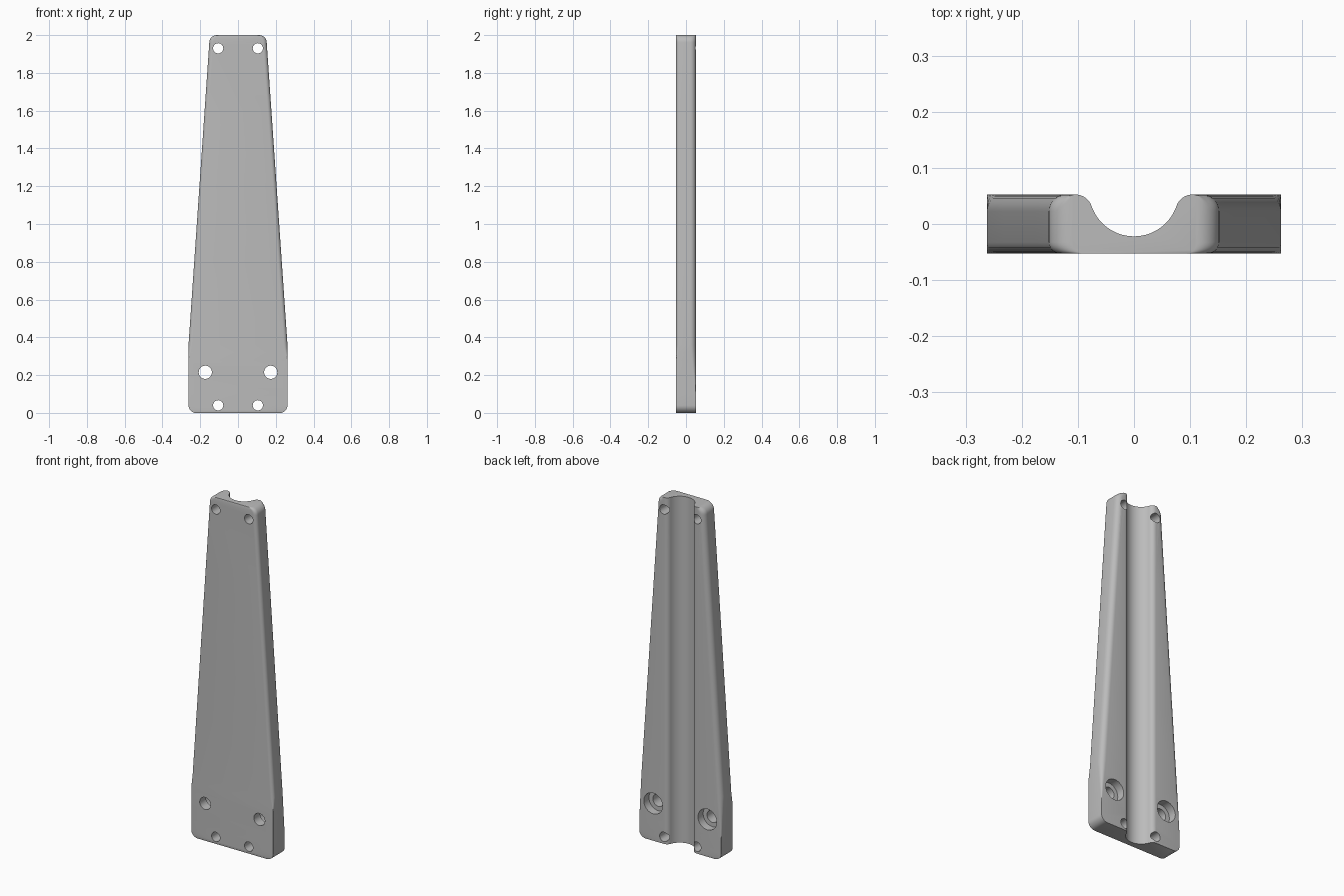
import bpy, bmesh
from math import sin, cos, pi, sqrt, atan2

cube = bpy.data.objects.get("Cube")
if cube:
    bpy.data.objects.remove(cube, do_unlink=True)

HEIGHT, DEPTH = 2.0, 0.0525      # full height, half thickness
BASE_W, TOP_W, KNEE = 0.262, 0.152, 0.36
CORNER = 0.04                    # rounding of the four outline corners
GROOVE_R, GROOVE_Y, LIP_R = 0.08, 0.058, 0.03

grey = bpy.data.materials.new("matte_grey")
grey.use_nodes = True
colour = (0.5, 0.5, 0.5, 1)
grey.diffuse_color = colour
grey.node_tree.nodes["Principled BSDF"].inputs["Base Color"].default_value = colour


def arc(cx, cy, r, a0, a1, n):
    return [(cx + r * cos(a0 + (a1 - a0) * i / n),
             cy + r * sin(a0 + (a1 - a0) * i / n)) for i in range(n + 1)]


def half_width(z):
    """Straight foot, tapering body, rounded corners at both ends."""
    t = max(0, (z - KNEE) / (HEIGHT - CORNER - KNEE))
    w = BASE_W + (TOP_W - BASE_W) * min(t, 1)
    d = max(0, CORNER - min(z, HEIGHT - z))
    return w - CORNER + sqrt(max(0, CORNER ** 2 - d ** 2))


def fade(z, low, high):
    return min(1, max(0, (z - low) / (high - low)))


# Lip centre, where the groove runs smoothly into the back face
lip_y = DEPTH - LIP_R
lip_x = sqrt((GROOVE_R + LIP_R) ** 2 - (GROOVE_Y - lip_y) ** 2)
meet = atan2(lip_y - GROOVE_Y, lip_x)


def section(z):
    w = half_width(z)
    back = max(0.0008, min(0.03 * fade(z, 0.1, 0.36), w - lip_x - 0.002))
    front = max(0.0008, 0.02 * fade(z, 0.28, 0.36))
    half = arc(0, GROOVE_Y, GROOVE_R, -pi / 2, meet, 14)
    half += arc(lip_x, lip_y, LIP_R, meet + pi, pi / 2, 8)[1:]
    half += arc(w - back, DEPTH - back, back, pi / 2, 0, 7)
    half += arc(w - front, front - DEPTH, front, 0, -pi / 2, 6)
    return half + [(-x, y) for x, y in reversed(half[1:])]


# Grooved plate, lofted along its height
corner_z = [CORNER * (1 - cos(i * pi / 16)) for i in range(9)]
levels = corner_z + [0.1, 0.19, 0.28, 0.32, KNEE, 0.8, 1.2, 1.6]
levels += [HEIGHT - z for z in reversed(corner_z)]
bm = bmesh.new()
rings = [[bm.verts.new((x, y, z)) for x, y in section(z)] for z in levels]
for a, b in zip(rings, rings[1:]):
    for i in range(len(a)):
        j = (i + 1) % len(a)
        bm.faces.new((a[i], a[j], b[j], b[i]))
bm.faces.new(rings[0])
bm.faces.new(rings[-1])
bmesh.ops.recalc_face_normals(bm, faces=bm.faces)
mesh = bpy.data.meshes.new("grooved_plate")
bm.to_mesh(mesh)
bm.free()
plate = bpy.data.objects.new("grooved_plate", mesh)
bpy.context.collection.objects.link(plate)
mesh.materials.append(grey)

# Screw holes and counterbores: x, z, radius, y start, y end
holes = [
    (0.105, 1.93, 0.027, -0.1, 0.1),
    (0.105, 0.04, 0.027, -0.1, 0.1),
    (0.173, 0.215, 0.035, -0.1, 0.1),
    (0.173, 0.215, 0.06, 0.005, 0.1),
]
for x, z, r, y0, y1 in holes:
    for side in (-1, 1):
        bpy.ops.mesh.primitive_cylinder_add(
            vertices=40, radius=r, depth=y1 - y0,
            location=(side * x, (y0 + y1) / 2, z), rotation=(pi / 2, 0, 0))
        cutter = bpy.context.object
        cutter.name = "hole_cutter"
        cutter.hide_render = True
        cutter.data.materials.append(grey)
        cut = plate.modifiers.new("hole", "BOOLEAN")
        cut.operation = "DIFFERENCE"
        cut.solver = "EXACT"
        cut.object = cutter
        bpy.ops.object.select_all(action="DESELECT")
        plate.select_set(True)
        bpy.context.view_layer.objects.active = plate
        bpy.ops.object.modifier_apply(modifier=cut.name)
        bpy.data.objects.remove(cutter, do_unlink=True)

bpy.ops.object.shade_smooth_by_angle(angle=pi / 6)
